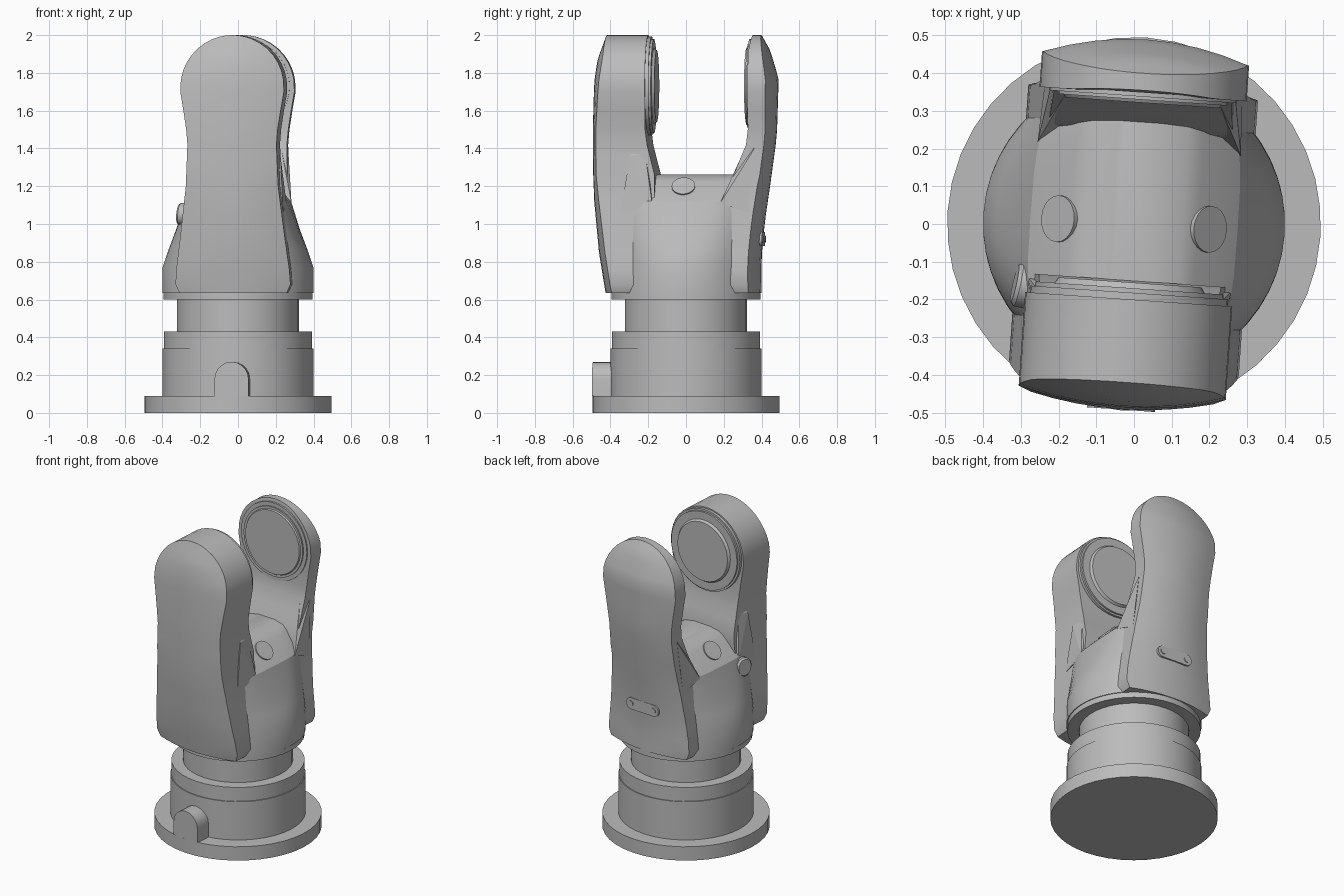
import bpy, bmesh, math
from mathutils import Matrix, Vector

cube = bpy.data.objects.get("Cube")
if cube:
    bpy.data.objects.remove(cube, do_unlink=True)

TURN = math.radians(-4)          # the whole joint is turned slightly
GREY = (0.5, 0.5, 0.5, 1)
mat = bpy.data.materials.new("plain grey")
mat.use_nodes = True
mat.diffuse_color = GREY
mat.node_tree.nodes["Principled BSDF"].inputs["Base Color"].default_value = GREY


def finish(name, bm, angle=30):
    bmesh.ops.recalc_face_normals(bm, faces=bm.faces)
    mesh = bpy.data.meshes.new(name)
    bm.to_mesh(mesh)
    bm.free()
    mesh.materials.append(mat)
    ob = bpy.data.objects.new(name, mesh)
    bpy.context.collection.objects.link(ob)
    ob.rotation_euler.z = TURN
    bpy.ops.object.select_all(action='DESELECT')
    ob.select_set(True)
    bpy.context.view_layer.objects.active = ob
    bpy.ops.object.shade_smooth_by_angle(angle=math.radians(angle))
    return ob


def loft(name, rings, angle=30):
    """Skin equal-length rings of points and cap both ends."""
    bm = bmesh.new()
    rows = [[bm.verts.new(p) for p in ring] for ring in rings]
    n = len(rows[0])
    for a, b in zip(rows, rows[1:]):
        for i in range(n):
            j = (i + 1) % n
            bm.faces.new((a[i], a[j], b[j], b[i]))
    bm.faces.new(rows[0])
    bm.faces.new(rows[-1])
    return finish(name, bm, angle)


def turned(name, steps, centre=(0, 0, 0), axis=(0, 0, 1), sides=40):
    """Stepped round part: (radius, height) pairs along an axis."""
    m = Matrix.Translation(centre) @ Vector((0, 0, 1)).rotation_difference(
        Vector(axis)).to_matrix().to_4x4()
    angles = [2 * math.pi * i / sides for i in range(sides)]
    return loft(name, [[m @ Vector((r * math.cos(a), r * math.sin(a), h))
                        for a in angles] for r, h in steps])


def hull(name, points):
    bm = bmesh.new()
    for p in points:
        bm.verts.new(p)
    bmesh.ops.convex_hull(bm, input=bm.verts)
    return finish(name, bm, 5)


def sample(table, z):
    """Linear lookup of every column of a table keyed by its first column."""
    for a, b in zip(table, table[1:]):
        if z <= b[0]:
            t = max(0, (z - a[0]) / (b[0] - a[0]))
            return [u + (v - u) * t for u, v in zip(a[1:], b[1:])]
    return table[-1][1:]


# Turned base, neck and collar
turned("base_flange", [(.495, 0), (.495, .09)])
turned("base_drum", [(.4, .09), (.4, .34), (.394, .34), (.394, .43)])
turned("neck", [(.325, .43), (.325, .6)])
turned("collar", [(.395, .6), (.395, .635)])

# Arched key block on the base
arch = [(-.09, .09), (.09, .09)] + [
    (.09 * math.cos(a), .18 + .09 * math.sin(a))
    for a in [math.pi * i / 10 for i in range(11)]]
loft("base_key", [[(x, y, z) for x, z in arch] for y in (-.493, -.36)])

# Body: round at the bottom, squarer towards the saddle on top
body = []
for z, rx, ry, power in ((.635, .4, .4, 2), (.77, .4, .395, 2),
                         (.87, .365, .39, 2.2), (.97, .325, .385, 2.6),
                         (1.12, .275, .385, 3.4), (1.225, .17, .36, 5),
                         (1.25, .13, .35, 6), (1.262, .06, .34, 6)):
    ring = []
    for i in range(48):
        a = 2 * math.pi * i / 48
        c, s = math.cos(a), math.sin(a)
        ring.append((rx * math.copysign(abs(c) ** (2 / power), c),
                     ry * math.copysign(abs(s) ** (2 / power), s), z))
    body.append(ring)
loft("yoke_body", body, 25)

# Arms: height, half width; and height, inner y, outer y, outer edge drop
WIDTH = ((.635, .285), (.68, .305), (.76, .3), (.95, .275), (1.2, .245),
         (1.45, .235), (1.6, .258), (1.7, .275))
FRONT = ((.635, -.2, -.425, .05), (.85, -.17, -.46, .05), (1.12, -.15, -.485, .04),
         (1.26, -.15, -.49, .03), (1.42, -.19, -.492, .03), (1.5, -.2, -.492, .03),
         (1.75, -.2, -.485, .04), (1.87, -.2, -.468, .04), (2, -.2, -.42, 0))
BACK = ((.635, .2, .4, .05), (.8, .2, .397, .05), (1, .22, .415, .05),
        (1.2, .25, .445, .05), (1.26, .27, .453, .045), (1.42, .335, .475, .045),
        (1.5, .345, .482, .045), (1.77, .345, .49, .05), (1.92, .345, .445, .03),
        (2, .355, .4, 0))


def arm(name, depth):
    levels = [.635, .68, .76, .85, .95, 1.05, 1.12, 1.2, 1.26, 1.34, 1.42, 1.5, 1.6, 1.7]
    levels += [1.725 + .275 * math.sin(math.radians(d))
               for d in (8, 18, 28, 38, 48, 58, 67, 75, 82, 87)]
    rings = []
    for z in levels:
        if z > 1.72:
            w = math.sqrt(.275 ** 2 - (z - 1.725) ** 2)
        else:
            w = sample(WIDTH, z)[0]
        inner, outer, drop = sample(depth, z)
        side = math.copysign(1, outer)
        ring = [(-w, inner, z)]
        for i in range(9):
            t = -1 + i / 4
            ring.append((w * t, outer - side * drop * t * t, z))
        ring.append((w, inner, z))
        rings.append(ring)
    loft(name, rings, 28)


arm("front_arm", FRONT)
arm("back_arm", BACK)

# Stepped bearing discs on the inner faces of the arms
turned("front_bearing", [(.262, 0), (.262, .02), (.25, .02), (.25, .032),
                         (.2, .032), (.19, .047)], (0, -.202, 1.73), (0, 1, 0))
turned("back_bearing", [(.25, 0), (.25, .012), (.225, .012), (.225, .02),
                        (.21, .02), (.205, .028)], (0, .35, 1.73), (0, -1, 0))

for side, word in ((1, "left"), (-1, "right")):
    # Corner gussets joining body and arms
    hull(word + "_front_gusset", [(side * x, y, z) for x, y, z in (
        (.27, -.16, 1.1), (.262, -.33, 1.06), (.245, -.28, 1.36),
        (.235, -.2, 1.37), (.19, -.16, 1.12), (.19, -.2, 1.46), (.2, -.3, 1.1))])
    hull(word + "_back_gusset", [(side * x, y, z) for x, y, z in (
        (.27, .2, 1.11), (.262, .35, 1.06), (.24, .38, 1.4),
        (.24, .31, 1.3), (.19, .25, 1.14), (.2, .34, 1.43), (.2, .3, 1.1))])
    # Round buttons on the sloping saddle sides
    turned(word + "_saddle_button", [(.062, -.02), (.062, .018)],
           (side * .19, 0, 1.19), (side * .7, 0, .7), 20)

# Knob on the side of the body
turned("side_knob", [(.06, -.06), (.06, .03), (.05, .04)],
       (-.265, -.185, 1.05), (-1, .15, .1), 20)

# Rounded tie plate with two bolts on the back
outline = []
for side in (1, -1):
    for i in range(9):
        a = math.pi * (i / 8 - .5)
        outline.append((side * (.085 + .037 * math.cos(a)), .92 + side * .037 * math.sin(a)))
loft("tie_plate", [[(x, y, z) for x, z in outline] for y in (.37, .412)])
for side, word in ((1, "left"), (-1, "right")):
    turned(word + "_tie_bolt", [(.018, 0), (.018, .012)],
           (side * .085, .405, .92), (0, 1, 0), 12)
